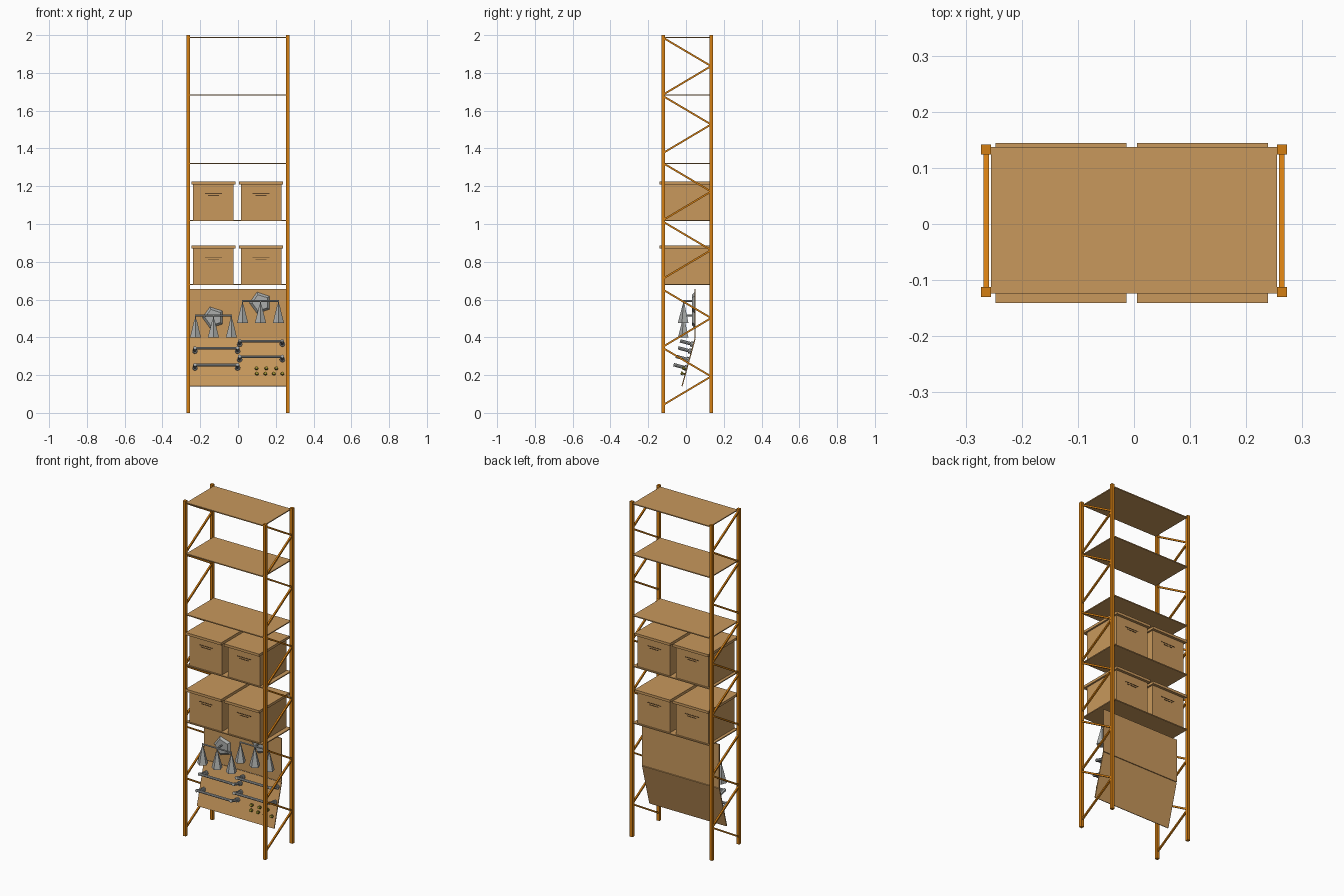
import bpy, bmesh, math
from mathutils import Vector, Matrix

if "Cube" in bpy.data.objects:
    bpy.data.objects.remove(bpy.data.objects["Cube"])


def mat(name, r, g, b):
    lin = lambda c: ((c / 255 + 0.055) / 1.055) ** 2.4
    m = bpy.data.materials.new(name)
    m.diffuse_color = (lin(r), lin(g), lin(b), 1)
    m.use_nodes = True
    m.node_tree.nodes["Principled BSDF"].inputs["Base Color"].default_value = m.diffuse_color
    return m


ORANGE = mat("orange_steel", 212, 126, 18)
WOOD = mat("tan_board", 200, 152, 92)
SLOT = mat("dark_slot", 92, 68, 40)
GREY = mat("brushed_grey", 172, 174, 172)
BRASS = mat("olive_brass", 158, 146, 50)


def finish(name, bm, m):
    bmesh.ops.recalc_face_normals(bm, faces=bm.faces[:])
    me = bpy.data.meshes.new(name)
    bm.to_mesh(me)
    bm.free()
    me.materials.append(m)
    ob = bpy.data.objects.new(name, me)
    bpy.context.collection.objects.link(ob)
    return ob


def add_box(bm, lo, hi):
    lo, hi = Vector(lo), Vector(hi)
    s = hi - lo
    bmesh.ops.create_cube(bm, size=1, matrix=Matrix.Translation((lo + hi) / 2) @ Matrix.Diagonal((*s, 1)))


def add_rod(bm, a, b, r1, r2=None, sides=8, roll=0.0):
    a, b = Vector(a), Vector(b)
    d = b - a
    m = Matrix.Translation((a + b) / 2) @ d.to_track_quat('Z', 'Y').to_matrix().to_4x4() @ Matrix.Rotation(roll, 4, 'Z')
    bmesh.ops.create_cone(bm, cap_ends=True, segments=sides, radius1=r1,
                          radius2=r1 if r2 is None else r2, depth=d.length, matrix=m)


YF, YB, PX = -0.121, 0.133, 0.2635

# corner posts
for side, sx in (("left", -1), ("right", 1)):
    for end, y in (("front", YF), ("back", YB)):
        bm = bmesh.new()
        add_box(bm, (sx * PX - 0.009, y - 0.009, 0), (sx * PX + 0.009, y + 0.009, 2))
        finish(f"{side}_{end}_post", bm, ORANGE)
    # zigzag braces between the posts
    bm = bmesh.new()
    for top in (1.986, 1.677, 1.322, 1.012, 0.652, 0.343):
        mid, low = top - 0.15, top - 0.301
        for a, b in (((YF, top), (YB, mid)), ((YB, mid), (YF, low))):
            add_rod(bm, (sx * PX, *a), (sx * PX, *b), 0.0068, sides=4, roll=math.pi / 4)
    finish(f"{side}_braces", bm, ORANGE)

# shelves
SHELVES = (0.680, 1.018, 1.320, 1.683, 1.987)
for i, z in enumerate(SHELVES):
    bm = bmesh.new()
    add_box(bm, (-0.255, -0.124, z - 0.003), (0.255, 0.137, z + 0.003))
    finish(f"shelf_{i + 1}", bm, WOOD)

# lidded boxes with hand slots front and back
for z in SHELVES[:2]:
    for x in (-0.130, 0.122):
        b = z + 0.003
        bm = bmesh.new()
        add_box(bm, (x - 0.107, -0.118, b), (x + 0.107, 0.128, b + 0.192))
        finish("storage_box", bm, WOOD)
        bm = bmesh.new()
        add_box(bm, (x - 0.117, -0.141, b + 0.188), (x + 0.117, 0.144, b + 0.203))
        finish("box_lid", bm, WOOD)
        bm = bmesh.new()
        for y in (-0.1185, 0.1285):
            add_box(bm, (x - 0.045, y - 0.001, b + 0.139), (x + 0.045, y + 0.001, b + 0.143))
            add_box(bm, (x - 0.030, y - 0.001, b + 0.128), (x + 0.030, y + 0.001, b + 0.132))
        finish("box_hand_slot", bm, SLOT)

# display panel: upright upper board, lower board tilted forward
ZK, YK = 0.395, 0.045
SLOPE = (0.045 + 0.024) / (ZK - 0.142)
N = Vector((0, -1, SLOPE)).normalized()


def board(name, a, b):
    t = Vector((b[0] - a[0], b[1] - a[1])).normalized()
    n = Vector((-t.y, t.x)) * 0.006
    bm = bmesh.new()
    pts = [a, b, (b[0] - n.x, b[1] - n.y), (a[0] - n.x, a[1] - n.y)]
    f = bm.faces.new([bm.verts.new((-0.255, *p)) for p in pts])
    ext = bmesh.ops.extrude_face_region(bm, geom=[f])
    bmesh.ops.translate(bm, vec=(0.51, 0, 0), verts=[v for v in ext["geom"] if isinstance(v, bmesh.types.BMVert)])
    finish(name, bm, WOOD)


board("upper_display_board", (YK, ZK), (YK, 0.655))
board("lower_display_board", (YK - SLOPE * (ZK - 0.142), 0.142), (YK, ZK - 0.002))


def on_board(x, z, out=0.0):
    return Vector((x, YK - SLOPE * (ZK - z), z)) + N * out


# three-shade lamps on the upper board
LY = -0.012
for x, z in ((-0.130, 0.515), (0.119, 0.593)):
    bm = bmesh.new()
    add_rod(bm, (x, YK, z - 0.01), (x, YK - 0.012, z - 0.01), 0.059, 0.045, sides=5, roll=math.pi / 2)
    finish("lamp_back_plate", bm, GREY)
    bm = bmesh.new()
    add_rod(bm, (x, YK, z), (x, LY, z), 0.005, sides=6)
    add_rod(bm, (x - 0.097, LY, z), (x + 0.097, LY, z), 0.005, sides=6)
    for dx in (-0.095, 0, 0.095):
        add_rod(bm, (x + dx, LY, z), (x + dx, LY, z - 0.03), 0.004, sides=6)
    finish("lamp_arm", bm, GREY)
    bm = bmesh.new()
    for dx in (-0.095, 0, 0.095):
        add_rod(bm, (x + dx, LY, z - 0.117), (x + dx, LY, z - 0.020), 0.031, 0.006, sides=5)
    finish("lamp_shades", bm, GREY)

# towel rails on the lower board
for x, z in ((-0.115, 0.326), (-0.115, 0.237), (0.122, 0.363), (0.122, 0.281)):
    bm = bmesh.new()
    for sx in (-1, 1):
        add_rod(bm, on_board(x + sx * 0.113, z), on_board(x + sx * 0.113, z, 0.012), 0.014, sides=8)
        add_rod(bm, on_board(x + sx * 0.113, z), on_board(x + sx * 0.113, z, 0.070), 0.009, sides=8)
    add_rod(bm, on_board(x - 0.120, z, 0.063), on_board(x + 0.120, z, 0.063), 0.0075, sides=8)
    finish("towel_rail", bm, GREY)

# brass knobs
bm = bmesh.new()
for z, xs in ((0.233, (0.098, 0.150, 0.203)), (0.205, (0.100, 0.145, 0.190, 0.235))):
    for x in xs:
        add_rod(bm, on_board(x, z), on_board(x, z, 0.015), 0.005, sides=6)
        add_rod(bm, on_board(x, z, 0.010), on_board(x, z, 0.022), 0.010, 0.008, sides=8)
finish("knobs", bm, BRASS)
